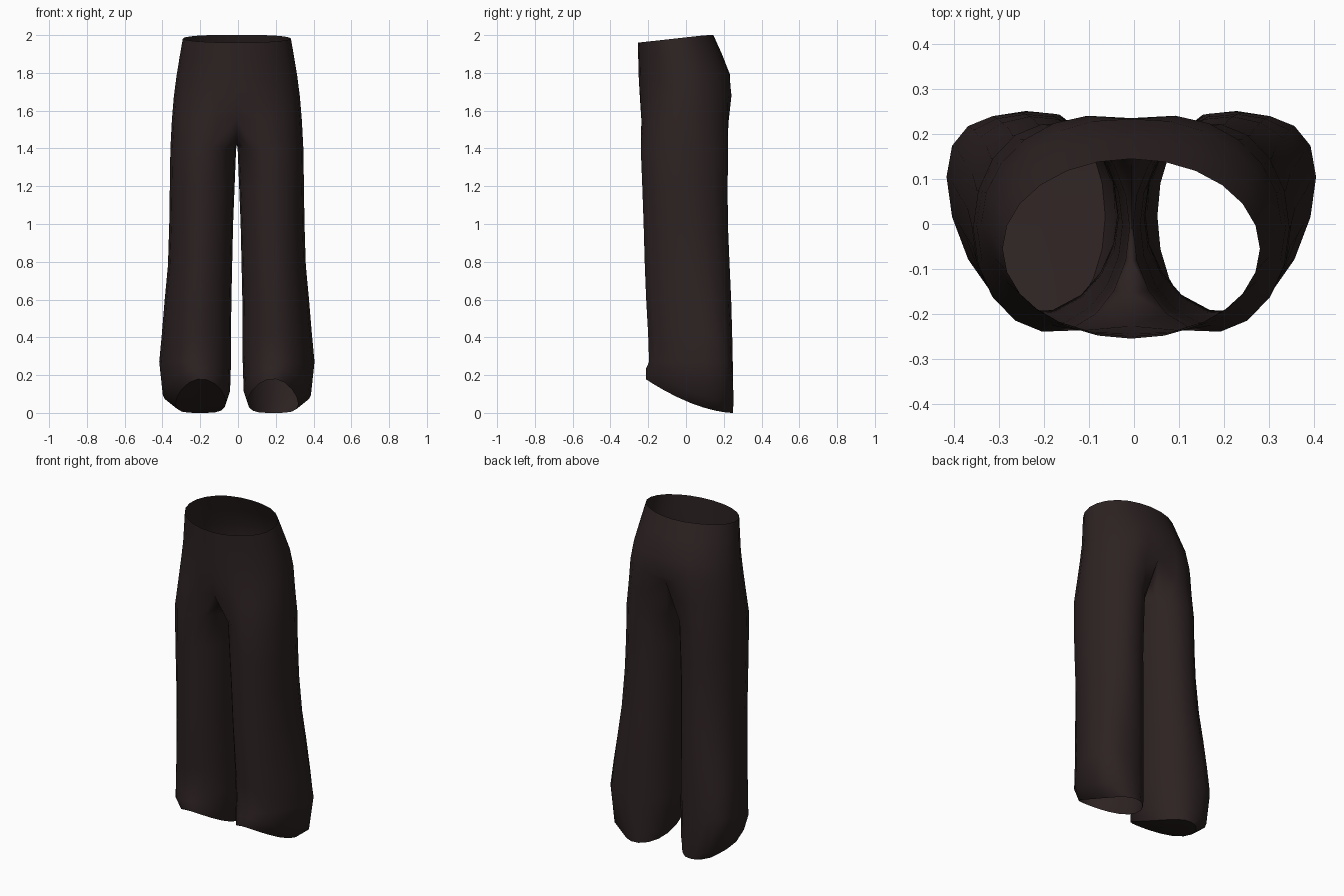
import bpy, bmesh, math

cube = bpy.data.objects.get("Cube")
if cube:
    bpy.data.objects.remove(cube, do_unlink=True)

SHIFT = -0.006      # sideways offset of the garment
OUTER, INNER = 13, 5  # points round the outside and the inside of each leg

cloth = bpy.data.materials.new("dark_brown_cloth")
cloth.use_nodes = True
colour = (0.026, 0.016, 0.016, 1)
cloth.diffuse_color = colour
cloth.node_tree.nodes["Principled BSDF"].inputs["Base Color"].default_value = colour


def oval(angle, x0, x1, y0, y1, sweep=0.0):
    """Point on an oval inside the bounds; sweep moves its outer side backward."""
    c, s = math.cos(angle), math.sin(angle)
    return ((x0 + x1) / 2 + (x1 - x0) / 2 * c,
            (y0 + y1) / 2 + (y1 - y0) / 2 * s + sweep * max(0, c) ** 2)


def leg_angles():
    outer = [math.radians(-125 + 250 * i / (OUTER - 1)) for i in range(OUTER)]
    inner = [math.radians(125 + 110 * (i + 1) / (INNER + 1)) for i in range(INNER)]
    return outer + inner


def torso_row(zf, zb, w, yf, yb, split_front=0.0, split_back=0.0):
    """Half ring from front centre to back centre; splits pull it toward a leg."""
    row = []
    for i, leg_a in enumerate(leg_angles()[:OUTER]):
        f = i / (OUTER - 1)
        split = split_front + (split_back - split_front) * f
        x, y = oval(-math.pi / 2 + math.pi * f, -w, w, yf, yb)
        lx, ly = oval(leg_a, 0.0, w, yf, yb)
        x, y = x + (lx - x) * split, y + (ly - y) * split
        if i in (0, OUTER - 1):
            x = 0.0
        row.append((x, y, zf + (zb - zf) * min(1, (y - yf) / (yb - yf) * 1.1)))
    return row


def crotch_row():
    """Join ring: outer half plus the curved seam between the legs."""
    row = torso_row(1.55, 1.55, 0.344, -0.244, 0.234, 0.40, 0.60)
    row[0] = (0, row[0][1], 1.56)
    row[-1] = (0, row[-1][1], 1.64)
    front, back = row[0], row[-1]
    for i in range(INNER):
        t = (i + 1) / (INNER + 1)
        dip = 1 - (2 * t - 1) ** 2
        row.append((0, back[1] + (front[1] - back[1]) * t,
                    back[2] + (front[2] - back[2]) * t - 0.18 * dip))
    return row


def leg_row(z, *shape):
    return [(*oval(a, *shape), z) for a in leg_angles()]


def hem_height(y):
    """Hem rises from heel to instep."""
    t = max(0, min(1, (0.25 - y) / 0.465))
    return 0.18 * t ** 1.7


def hem_row(lift, *shape):
    points = [oval(a, *shape) for a in leg_angles()]
    return [(x, y, hem_height(y) + lift) for x, y in points]


torso = [
    torso_row(1.96, 2.00, 0.286, -0.255, 0.145),
    torso_row(1.88, 1.90, 0.302, -0.253, 0.190),
    torso_row(1.77, 1.79, 0.320, -0.250, 0.237, 0.0, 0.08),
    torso_row(1.66, 1.68, 0.334, -0.249, 0.249, 0.12, 0.30),
]
legs = [
    crotch_row(),
    leg_row(1.40, 0.004, 0.352, -0.241, 0.224),
    leg_row(1.20, 0.012, 0.355, -0.233, 0.222),
    leg_row(1.00, 0.020, 0.358, -0.226, 0.223, 0.01),
    leg_row(0.78, 0.025, 0.365, -0.220, 0.232, 0.03),
    leg_row(0.60, 0.029, 0.382, -0.213, 0.240, 0.05),
    leg_row(0.42, 0.031, 0.397, -0.203, 0.245, 0.07),
    leg_row(0.27, 0.031, 0.411, -0.198, 0.248, 0.08),
    hem_row(0.06, 0.036, 0.392, -0.213, 0.252, 0.06),
    hem_row(0.0, 0.058, 0.325, -0.215, 0.250, 0.02),
]


def finish(bm, name):
    mesh = bpy.data.meshes.new(name)
    bm.to_mesh(mesh)
    bm.free()
    mesh.materials.append(cloth)
    obj = bpy.data.objects.new(name, mesh)
    obj.location.x = SHIFT
    bpy.context.collection.objects.link(obj)
    bpy.ops.object.select_all(action='DESELECT')
    obj.select_set(True)
    bpy.context.view_layer.objects.active = obj
    bpy.ops.object.shade_smooth_by_angle(angle=math.radians(50))
    return obj


# Trousers: one half lofted from the waist to the hem, then mirrored
bm = bmesh.new()
rows = [[bm.verts.new(p) for p in row] for row in torso + legs]
for upper, lower in zip(rows, rows[1:]):
    n = len(upper)
    for i in range(n if n > OUTER else OUTER - 1):
        j = (i + 1) % n
        bm.faces.new((upper[i], lower[i], lower[j], upper[j]))
trousers = finish(bm, "trousers")
mirror = trousers.modifiers.new("other_half", 'MIRROR')
mirror.use_mirror_merge = True
mirror.merge_threshold = 0.001

# Cloth closing the hem of the right leg
bm = bmesh.new()
rim = [bm.verts.new((-x, y, z)) for x, y, z in legs[-1]]
middle_x = sum(v.co.x for v in rim) / len(rim)
middle_y = sum(v.co.y for v in rim) / len(rim)
hub = bm.verts.new((middle_x, middle_y, hem_height(middle_y)))
for a, b in zip(rim, rim[1:] + rim[:1]):
    bm.faces.new((a, b, hub))
bmesh.ops.recalc_face_normals(bm, faces=bm.faces)
if sum(f.normal.z for f in bm.faces) > 0:
    bmesh.ops.reverse_faces(bm, faces=bm.faces)
finish(bm, "right_hem_cover")
